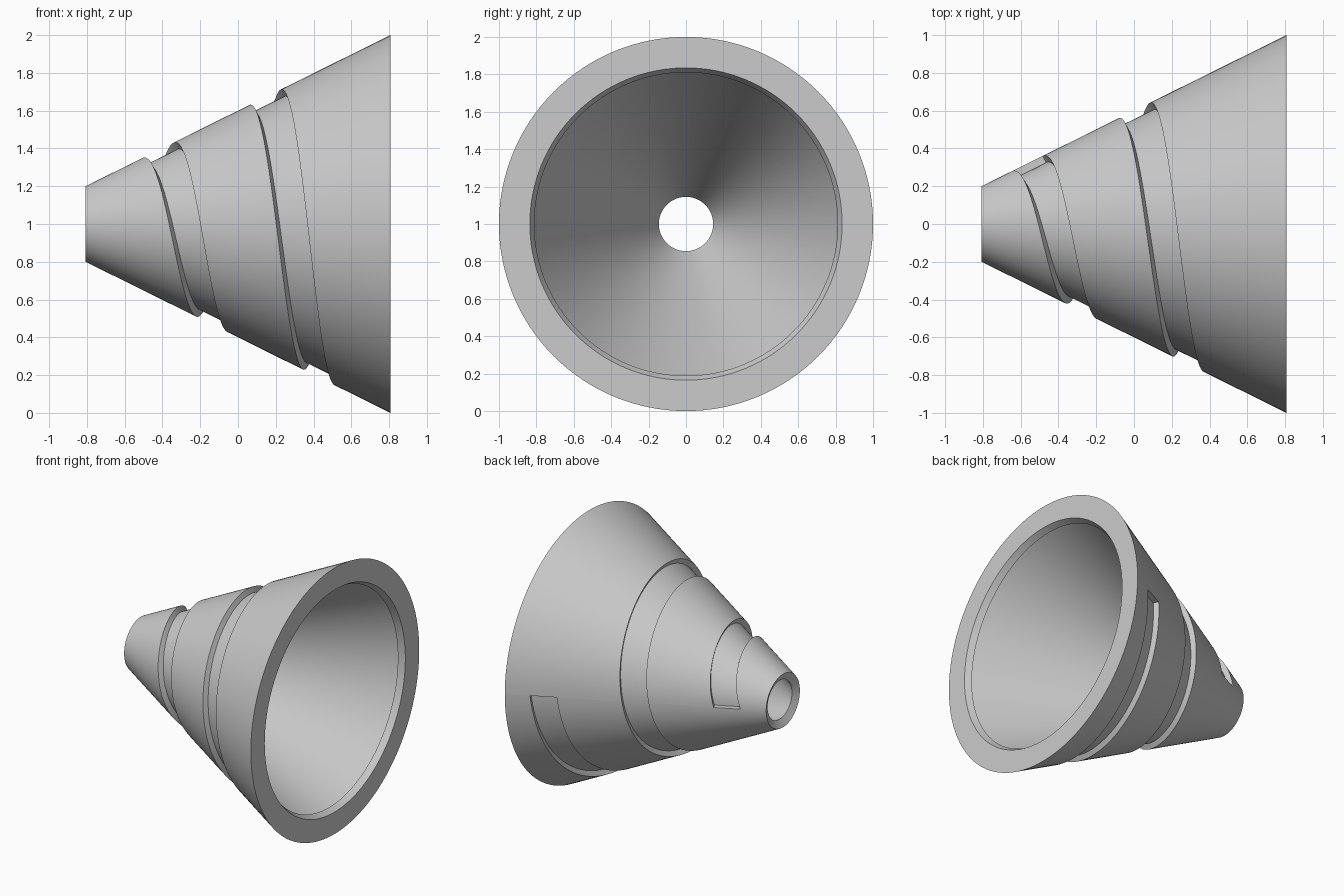
import bpy
import bmesh
from math import cos, sin, pi, radians

cube = bpy.data.objects.get("Cube")
if cube:
    bpy.data.objects.remove(cube, do_unlink=True)

HALF = 0.807            # half length along x
STEPS = 128             # sections around the axis
PITCH = 0.567           # groove advance per turn
START = -0.648          # left edge of the groove where it begins
WIDTH = 0.165           # groove width along the axis
DEPTH_X, DEPTH_R = 0.018, 0.036   # groove walls stand square to the cone
WALL = 0.068            # radial thickness of the shell
FLANGE = 0.045          # thickness of the ring closing the wide end


def cone_radius(x):
    return 0.2 + 0.8 * (x + HALF) / (2 * HALF)


def groove(left):
    """Four profile points of one groove crossing."""
    right = left + WIDTH
    a, b = cone_radius(left), cone_radius(right)
    return [(left, a), (left + DEPTH_X, a - DEPTH_R),
            (right + DEPTH_X, b - DEPTH_R), (right, b)]


def section(turn):
    """Closed wall profile: outside with two groove crossings, then inside."""
    left = START + PITCH * turn
    back = HALF - FLANGE
    flange = [(HALF, 1.0), (HALF, 0.835), (back, 0.811)]
    inside = [(back, cone_radius(back) - WALL), (-HALF + 0.027, 0.145)]
    return ([(-HALF, 0.2)] + groove(left) + groove(left + PITCH)
            + flange + inside)


# Sweep the changing profile through one full turn, from back over the top
bm = bmesh.new()
rings = []
for i in range(STEPS + 1):
    t = 2 * pi * i / STEPS
    rings.append([bm.verts.new((x, r * cos(t), 1 + r * sin(t)))
                  for x, r in section(i / STEPS)])

for ring, following in zip(rings, rings[1:]):
    for k in range(len(ring)):
        n = (k + 1) % len(ring)
        bm.faces.new((ring[k], following[k], following[n], ring[n]))

# End walls where the groove begins and where it runs out
bm.faces.new(rings[0][1:5])
bm.faces.new(rings[-1][5:9])

bmesh.ops.remove_doubles(bm, verts=bm.verts[:], dist=0.0001)
bmesh.ops.recalc_face_normals(bm, faces=bm.faces[:])

mesh = bpy.data.meshes.new("grooved_cone")
bm.to_mesh(mesh)
bm.free()
cone = bpy.data.objects.new("grooved_cone", mesh)
bpy.context.collection.objects.link(cone)

# Single plain grey
grey = bpy.data.materials.new("light_grey")
grey.use_nodes = True
colour = (0.6, 0.6, 0.6, 1.0)
grey.diffuse_color = colour
grey.node_tree.nodes["Principled BSDF"].inputs["Base Color"].default_value = colour
mesh.materials.append(grey)

bpy.ops.object.select_all(action="DESELECT")
cone.select_set(True)
bpy.context.view_layer.objects.active = cone
bpy.ops.object.shade_smooth_by_angle(angle=radians(20))
